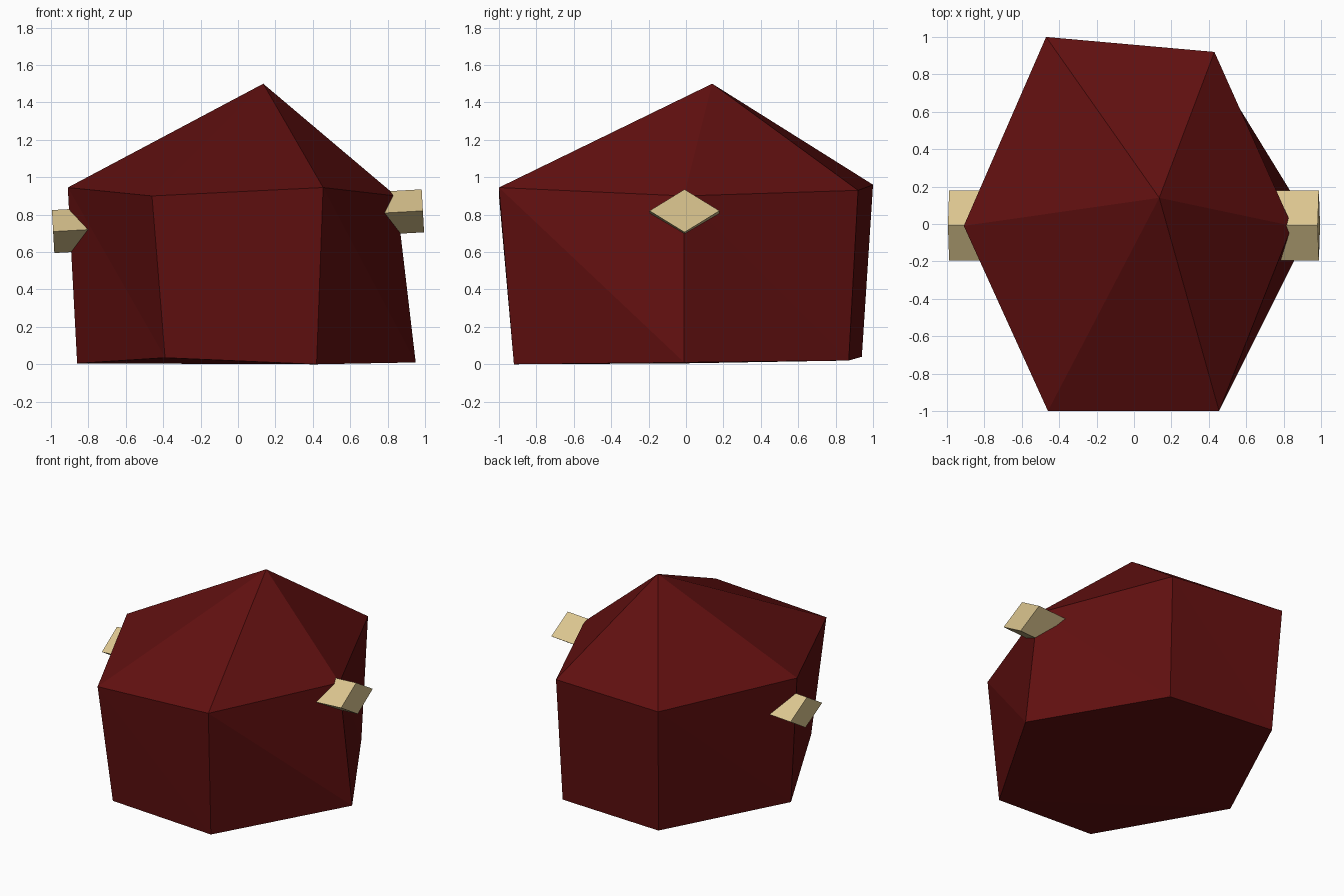
import bpy, bmesh, math
from mathutils import Matrix

if "Cube" in bpy.data.objects:
    bpy.data.objects.remove(bpy.data.objects["Cube"])


def material(name, rgb):
    m = bpy.data.materials.new(name)
    m.diffuse_color = (*rgb, 1)
    m.use_nodes = True
    m.node_tree.nodes["Principled BSDF"].inputs["Base Color"].default_value = m.diffuse_color
    return m


def make_object(name, bm, mat):
    bmesh.ops.recalc_face_normals(bm, faces=bm.faces)
    mesh = bpy.data.meshes.new(name)
    bm.to_mesh(mesh)
    bm.free()
    mesh.materials.append(mat)
    obj = bpy.data.objects.new(name, mesh)
    bpy.context.collection.objects.link(obj)
    return obj


red = material("dark red", (0.12, 0.005, 0.005))
beige = material("pale wood", (0.71, 0.56, 0.275))

# Body: uneven hexagonal drum with a pointed, off-centre top
top = [(-0.91, -0.01, 0.945), (-0.46, -1.0, 0.90), (0.455, -1.0, 0.945),
       (0.845, -0.01, 0.90), (0.43, 0.92, 0.93), (-0.47, 1.0, 0.96)]
base = [(-0.86, -0.01, 0.005), (-0.39, -0.92, 0.035), (0.42, -0.92, 0.0),
        (0.95, -0.01, 0.01), (0.41, 0.87, 0.02), (-0.43, 0.94, 0.04)]
bm = bmesh.new()
t = [bm.verts.new(p) for p in top]
b = [bm.verts.new(p) for p in base]
apex = bm.verts.new((0.135, 0.14, 1.5))
for i in range(6):
    j = (i + 1) % 6
    bm.faces.new((t[i], t[j], apex))
    bm.faces.new((t[i], b[j], t[j]))
    bm.faces.new((t[i], b[i], b[j]))
# Underside, creased from the left corner
bm.faces.new((b[0], b[2], b[1]))
bm.faces.new((b[0], b[3], b[2]))
bm.faces.new((b[0], b[4], b[3]))
bm.faces.new((b[0], b[5], b[4]))
make_object("body", bm, red)

# Crossbar: slightly tilted bar of diamond section running through the body
bm = bmesh.new()
bmesh.ops.create_cone(bm, cap_ends=True, segments=4, radius1=1, radius2=1, depth=1.98,
                      matrix=Matrix.Rotation(math.pi / 2, 4, 'Y'))
bmesh.ops.scale(bm, vec=(1, 0.187, 0.115), verts=bm.verts)
bmesh.ops.rotate(bm, matrix=Matrix.Rotation(-0.056, 3, 'Y'), verts=bm.verts)
bmesh.ops.translate(bm, vec=(0, -0.008, 0.765), verts=bm.verts)
make_object("crossbar", bm, beige)
